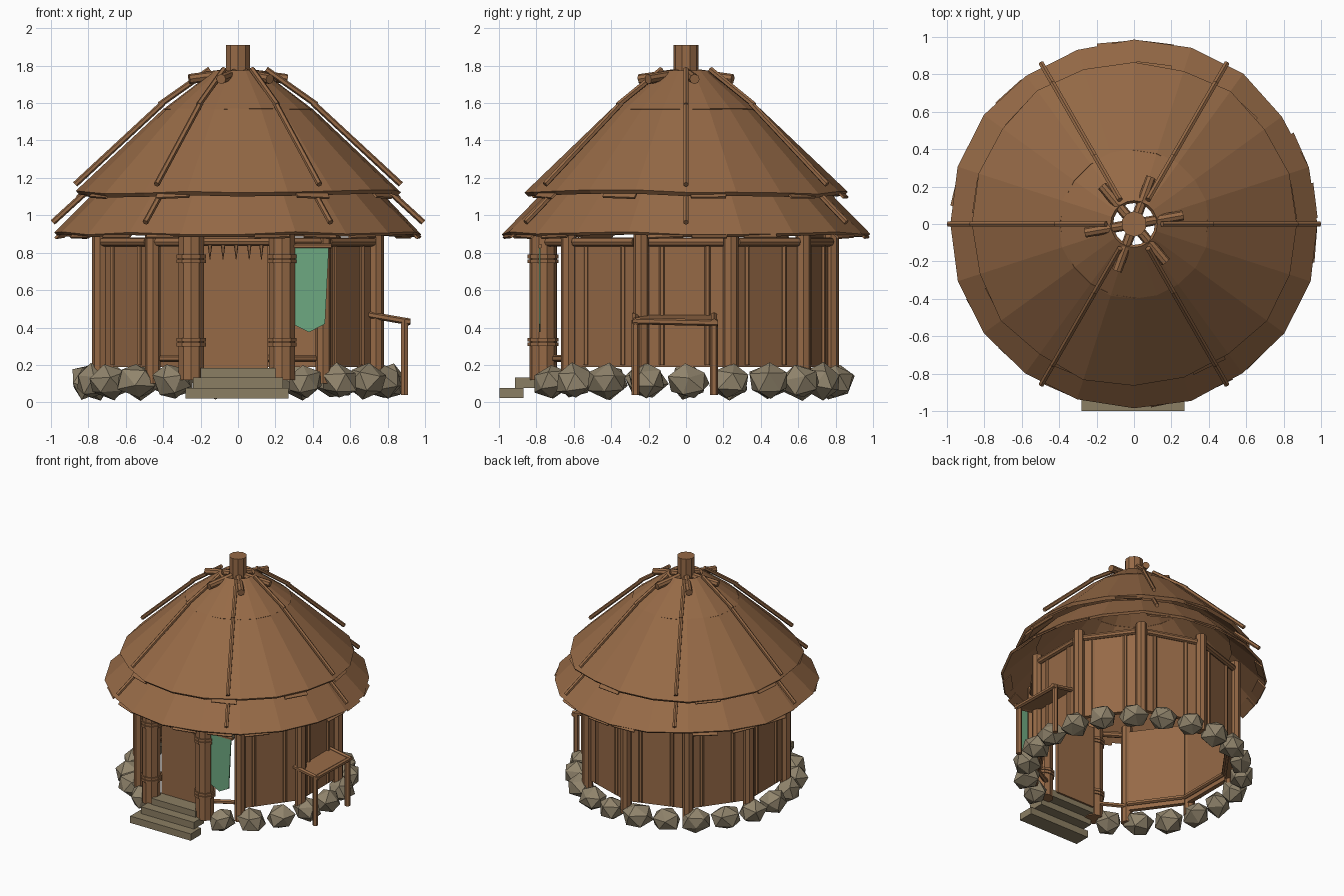
import bpy, bmesh, math, random
from mathutils import Vector, Matrix

if "Cube" in bpy.data.objects:
    bpy.data.objects.remove(bpy.data.objects["Cube"])

random.seed(4)

def material(name, rgb):
    m = bpy.data.materials.new(name)
    m.diffuse_color = (*rgb, 1)
    m.use_nodes = True
    m.node_tree.nodes["Principled BSDF"].inputs["Base Color"].default_value = m.diffuse_color
    return m

WOOD = material("brown wood", (0.305, 0.144, 0.062))
STONE = material("grey stone", (0.28, 0.23, 0.15))
STEP = material("step stone", (0.26, 0.21, 0.125))
CLOTH = material("green cloth", (0.155, 0.395, 0.22))

def finish(name, bm, mat):
    me = bpy.data.meshes.new(name)
    bm.to_mesh(me)
    bm.free()
    ob = bpy.data.objects.new(name, me)
    me.materials.append(mat)
    bpy.context.collection.objects.link(ob)
    return ob

def polar(r, deg, z):
    a = math.radians(deg)
    return Vector((r * math.cos(a), r * math.sin(a), z))

def add_log(bm, a, b, r, n=8, r2=None):
    a, b = Vector(a), Vector(b)
    d = b - a
    m = Matrix.Translation((a + b) / 2) @ d.to_track_quat('Z', 'Y').to_matrix().to_4x4()
    bmesh.ops.create_cone(bm, cap_ends=True, segments=n, radius1=r,
                          radius2=r if r2 is None else r2, depth=d.length, matrix=m)

def add_box(bm, centre, size, rot=None):
    m = Matrix.Translation(centre) @ (rot or Matrix()) @ Matrix.Diagonal((*size, 1))
    bmesh.ops.create_cube(bm, size=1, matrix=m)

def logs(name, items, r, n=8):
    bm = bmesh.new()
    for a, b in items:
        add_log(bm, a, b, r, n)
    return finish(name, bm, WOOD)

# thatched roof tiers
def tier(name, r0, z0, r1, z1, thick, jit):
    bm = bmesh.new()
    low, high = [], []
    for k in range(20):
        j = random.uniform(-jit, jit)
        low.append(bm.verts.new(polar(r0 + j, 18 * k, z0 + random.uniform(-jit, jit))))
        high.append(bm.verts.new(polar(r1, 18 * k, z1)))
    for k in range(20):
        n = (k + 1) % 20
        bm.faces.new((low[k], low[n], high[n], high[k]))
    ob = finish(name, bm, WOOD)
    s = ob.modifiers.new("thickness", 'SOLIDIFY')
    s.thickness, s.offset = thick, -1

tier("roof_lower", 0.985, 0.905, 0.74, 1.15, 0.02, 0.01)
tier("roof_middle", 0.87, 1.125, 0.395, 1.572, 0.028, 0.012)
tier("roof_top", 0.402, 1.568, 0.125, 1.775, 0.022, 0.003)

# ragged slats tucked below the eaves
bm = bmesh.new()
for r, z, count in ((0.945, 0.908, 15), (0.832, 1.122, 9)):
    for k in range(count):
        deg = 18 * round(20 / count * k) + 9 + random.uniform(-3, 3)
        rot = (Matrix.Rotation(math.radians(deg), 4, 'Z') @ Matrix.Rotation(math.radians(44), 4, 'Y')
               @ Matrix.Rotation(random.uniform(-0.06, 0.06), 4, 'Z'))
        add_box(bm, polar(r, deg, z), (0.08, 0.19, 0.012), rot)
finish("eave_slats", bm, WOOD)

# roof ribs, crown logs and centre pole
ribs = []
for k in range(6):
    for r0, z0, r1, z1 in ((0.99, 0.962, 0.8, 1.135), (0.87, 1.165, 0.4, 1.6), (0.42, 1.59, 0.15, 1.78)):
        ribs.append((polar(r0, 60 * k, z0), polar(r1, 60 * k, z1)))
logs("roof_ribs", ribs, 0.016, 6)
logs("crown_logs", [(polar(0.06, 60 * k + 10, 1.755), polar(0.265, 60 * k + 10, 1.728)) for k in range(6)], 0.027)
logs("centre_pole", [((0, 0, 1.6), (0, 0, 1.91))], 0.068, 10)

# wall posts (none at the door) and beams between them
angles = [306 + 36 * k for k in range(9)]
logs("wall_posts", [(polar(0.775, a, 0.1), polar(0.775, a, 0.92)) for a in angles], 0.042)
beams, sills = [], []
for a in angles[:-1]:
    beams.append((polar(0.77, a + 3, 0.858), polar(0.77, a + 33, 0.858)))
    sills.append((polar(0.72, a, 0.235), polar(0.72, a + 36, 0.235)))
for s in (-1, 1):
    beams.append(((s * 0.46, -0.63, 0.858), (s * 0.24, -0.77, 0.858)))
    sills.append(((s * 0.46, -0.6, 0.235), (s * 0.24, -0.72, 0.235)))
beams.append(((-0.25, -0.76, 0.86), (0.25, -0.76, 0.86)))
logs("wall_beams", beams, 0.024)
logs("wall_sills", sills, 0.018, 6)

# wall panels with thin battens near their edges
bm = bmesh.new()
battens = []
for a in angles[:-1]:
    mid = a + 18
    add_box(bm, polar(0.715, mid, 0.525), (0.035, 0.43, 0.67),
            Matrix.Rotation(math.radians(mid), 4, 'Z'))
    for d in (-10, 9):
        battens.append((polar(0.742, mid + d, 0.2), polar(0.742, mid + d, 0.87)))
finish("wall_panels", bm, WOOD)
logs("wall_battens", battens, 0.016, 6)

# door panel and hanging fringe
bm = bmesh.new()
add_box(bm, (-0.015, -0.705, 0.51), (0.35, 0.03, 0.68))
finish("door", bm, WOOD)
bm = bmesh.new()
for x in (-0.15, -0.08, -0.01, 0.06, 0.125):
    add_log(bm, (x, -0.76, 0.85), (x, -0.76, 0.765), 0.014, 5, 0.002)
finish("door_fringe", bm, WOOD)

# thick door posts with rope bands
bm = bmesh.new()
bands = bmesh.new()
for x in (-0.25, 0.235):
    add_log(bm, (x, -0.765, 0.12), (x, -0.765, 0.91), 0.072, 10)
    for z in (0.31, 0.335, 0.755, 0.78):
        add_log(bands, (x, -0.765, z - 0.01), (x, -0.765, z + 0.01), 0.082, 10)
finish("door_posts", bm, WOOD)
finish("door_post_bands", bands, WOOD)

# pointed cloth banner
bm = bmesh.new()
shape = [(0.285, 0.825), (0.288, 0.42), (0.38, 0.375), (0.465, 0.42), (0.485, 0.825)]
f = bm.faces.new([bm.verts.new((x, -0.785, z)) for x, z in shape])
e = bmesh.ops.extrude_face_region(bm, geom=[f])
bmesh.ops.translate(bm, vec=(0, 0.008, 0), verts=[v for v in e["geom"] if isinstance(v, bmesh.types.BMVert)])
bmesh.ops.recalc_face_normals(bm, faces=bm.faces)
finish("banner", bm, CLOTH)
logs("banner_rod", [((0.27, -0.78, 0.835), (0.5, -0.78, 0.835))], 0.013, 6)

# side shelf on two legs
bm = bmesh.new()
add_box(bm, (0.8, -0.055, 0.448), (0.225, 0.42, 0.015), Matrix.Rotation(math.radians(10), 4, 'Y'))
for y in (-0.27, 0.15):
    add_log(bm, (0.69, y, 0.47), (0.92, y, 0.43), 0.018, 6)
    add_log(bm, (0.89, y, 0.04), (0.89, y, 0.44), 0.022, 6)
add_log(bm, (0.905, -0.28, 0.435), (0.905, 0.17, 0.425), 0.018, 6)
finish("side_shelf", bm, WOOD)

# ring of irregular foundation stones, open at the steps
bm = bmesh.new()
for k in range(20):
    a = 296 + 308 / 19 * k
    rot = Matrix.Rotation(random.uniform(0, 6.28), 4, 'Z') @ Matrix.Rotation(random.uniform(-0.4, 0.4), 4, 'X')
    turn = Matrix.Rotation(math.radians(a), 4, 'Z')
    size = Matrix.Diagonal((random.uniform(0.95, 1.1), random.uniform(1.0, 1.2), 0.94, 1))
    m = Matrix.Translation(polar(0.805, a, 0.112)) @ turn @ size @ rot
    stone = bmesh.ops.create_icosphere(bm, subdivisions=1, radius=0.102, matrix=m)
    for v in stone["verts"]:
        v.co += Vector([random.uniform(-0.01, 0.01) for _ in range(3)])
finish("foundation_stones", bm, STONE)

# entrance steps
bm = bmesh.new()
for x, y, z, w in ((-0.005, -0.933, 0.05, 0.55), (0, -0.85, 0.105, 0.48), (0, -0.77, 0.155, 0.4)):
    add_box(bm, (x, y, z), (w, 0.13, 0.056))
finish("entrance_steps", bm, STEP)
